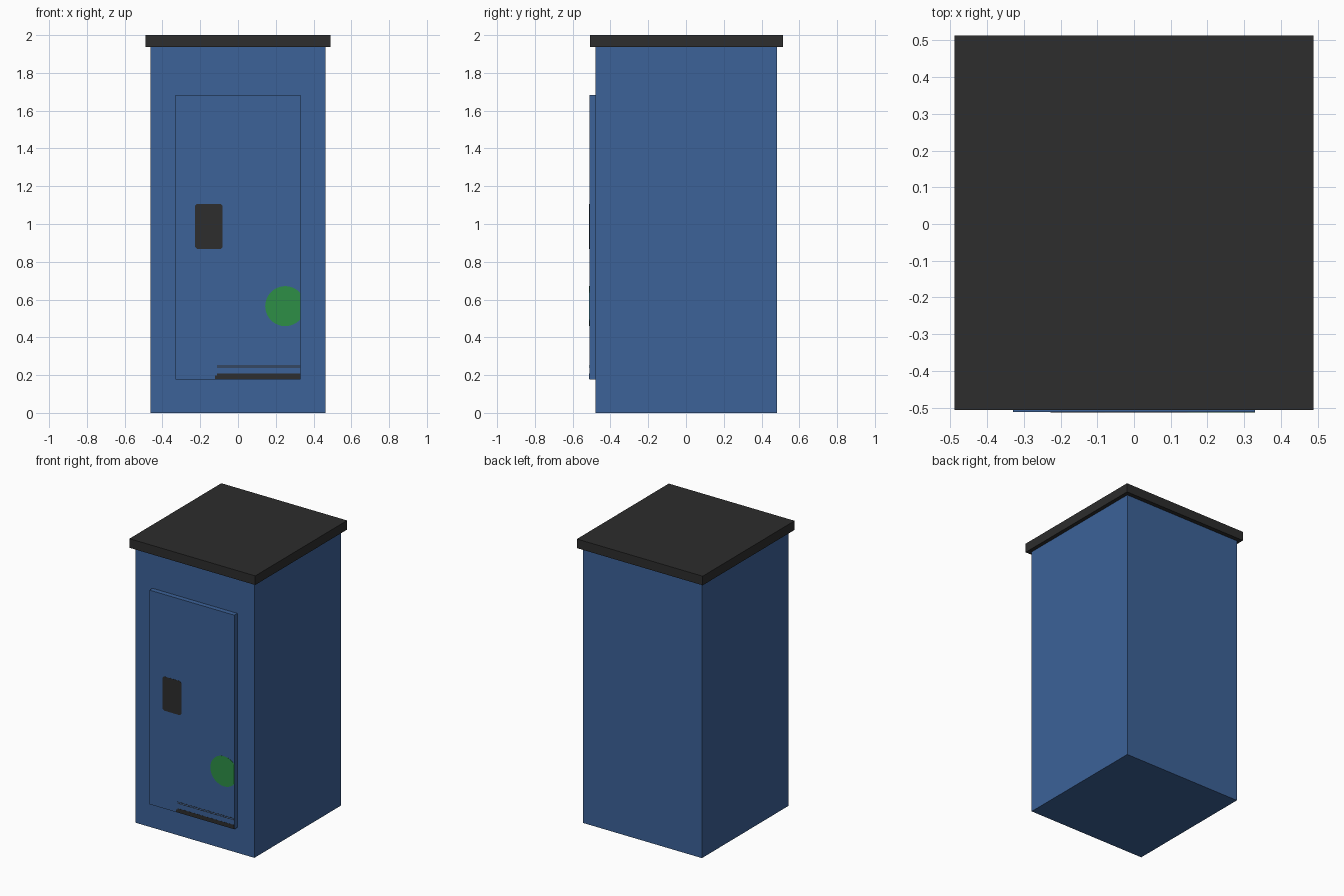
import bpy, bmesh, math

if "Cube" in bpy.data.objects:
    bpy.data.objects.remove(bpy.data.objects["Cube"])


def material(name, rgb):
    m = bpy.data.materials.new(name)
    m.diffuse_color = (*rgb, 1)
    m.use_nodes = True
    m.node_tree.nodes["Principled BSDF"].inputs["Base Color"].default_value = m.diffuse_color
    return m


BLUE = material("cabinet blue", (0.045, 0.122, 0.314))
BLACK = material("dark grey", (0.026, 0.026, 0.026))
GREEN = material("badge green", (0.026, 0.275, 0.061))


def prism(name, outline, y0, y1, mat):
    """Extrude an x-z outline from y0 (front) to y1 (back)."""
    bm = bmesh.new()
    face = bm.faces.new([bm.verts.new((x, y0, z)) for x, z in outline])
    ext = bmesh.ops.extrude_face_region(bm, geom=[face])
    moved = [v for v in ext["geom"] if isinstance(v, bmesh.types.BMVert)]
    bmesh.ops.translate(bm, verts=moved, vec=(0, y1 - y0, 0))
    bmesh.ops.recalc_face_normals(bm, faces=bm.faces)
    mesh = bpy.data.meshes.new(name)
    bm.to_mesh(mesh)
    bm.free()
    mesh.materials.append(mat)
    ob = bpy.data.objects.new(name, mesh)
    bpy.context.collection.objects.link(ob)
    return ob


def rect(x0, x1, z0, z1):
    return [(x0, z0), (x1, z0), (x1, z1), (x0, z1)]


def chamfered(x0, x1, z0, z1, c):
    return [(x0 + c, z0), (x1 - c, z0), (x1, z0 + c), (x1, z1 - c),
            (x1 - c, z1), (x0 + c, z1), (x0, z1 - c), (x0, z0 + c)]


# Main shell, roof slab and raised door
prism("body", rect(-0.462, 0.462, 0, 1.936), -0.478, 0.483, BLUE)
prism("roof", rect(-0.489, 0.489, 1.936, 2.0), -0.507, 0.513, BLACK)
DOOR_R, DOOR_Y = 0.33, -0.512
prism("door", rect(-DOOR_R, DOOR_R, 0.178, 1.683), DOOR_Y, -0.478, BLUE)

# Painted door details as thin plates
FACE = DOOR_Y - 0.001
prism("lock_plate", chamfered(-0.228, -0.081, 0.867, 1.107, 0.012), FACE, DOOR_Y, BLACK)

# Round badge, cut off by the door edge
cx, cz, r = 0.25, 0.565, 0.106
a = math.acos((DOOR_R - cx) / r)
arc = [a + (2 * math.pi - 2 * a) * i / 32 for i in range(33)]
prism("round_badge", [(cx + r * math.cos(t), cz + r * math.sin(t)) for t in arc],
      FACE, DOOR_Y, GREEN)

# Stripes at the foot of the door
prism("foot_stripe", [(-0.122, 0.18), (DOOR_R, 0.18), (DOOR_R, 0.208),
                      (-0.112, 0.208), (-0.112, 0.198), (-0.122, 0.198)],
      FACE, DOOR_Y, BLACK)
for i, z in enumerate((0.243, 0.253)):
    prism(f"thin_stripe_{i + 1}", rect(-0.112, DOOR_R, z - 0.0015, z + 0.0015),
          FACE, DOOR_Y, BLACK)
